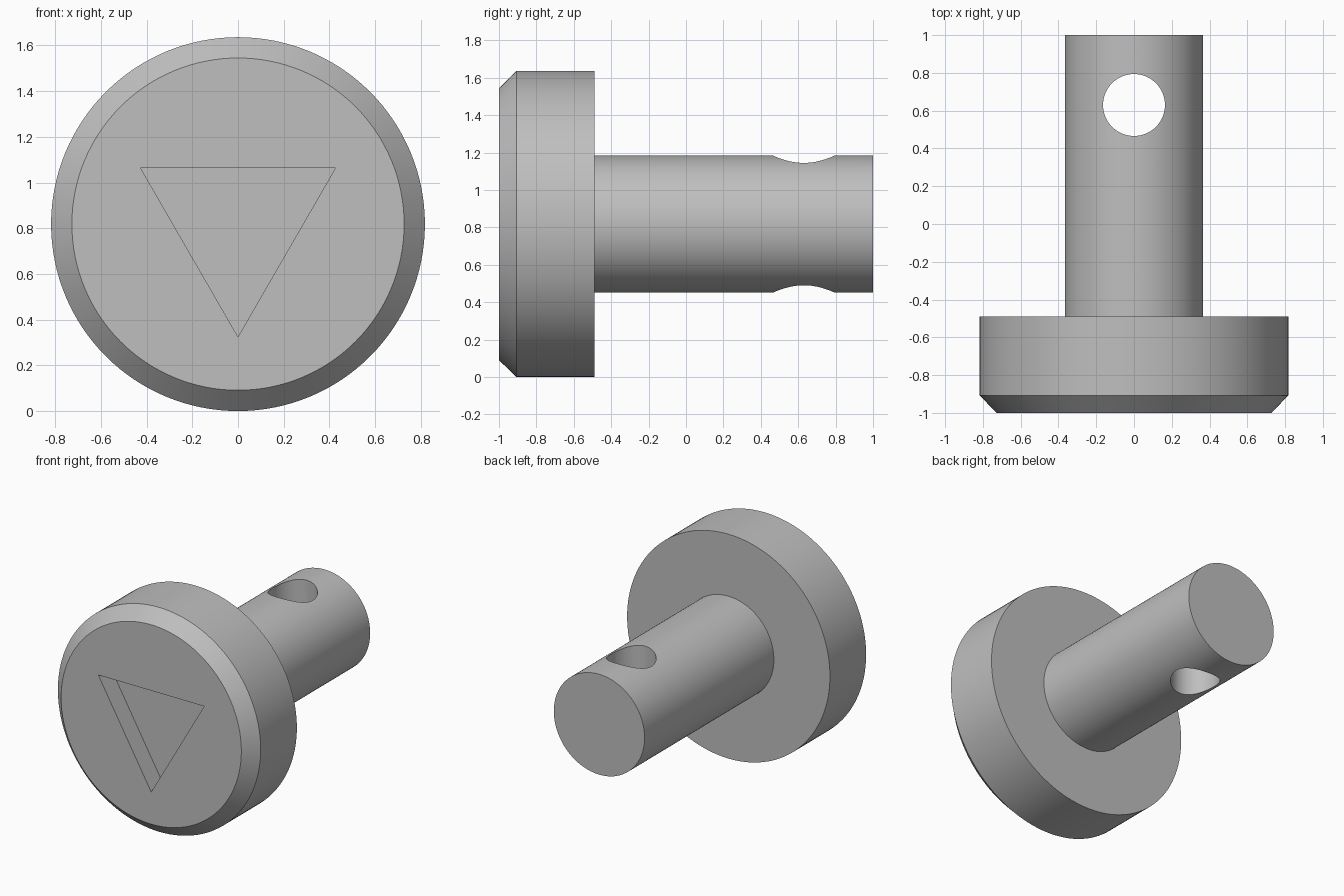
import bpy, bmesh, math
from mathutils import Matrix, Vector

cube = bpy.data.objects.get("Cube")
if cube:
    bpy.data.objects.remove(cube, do_unlink=True)

AXIS_Z = 0.818
SEGMENTS = 128

grey = bpy.data.materials.new("plain_grey")
grey.use_nodes = True
colour = (0.52, 0.52, 0.52, 1)
grey.diffuse_color = colour
grey.node_tree.nodes["Principled BSDF"].inputs["Base Color"].default_value = colour


def make_object(name, bm):
    bmesh.ops.recalc_face_normals(bm, faces=bm.faces)
    mesh = bpy.data.meshes.new(name)
    bm.to_mesh(mesh)
    bm.free()
    mesh.materials.append(grey)
    obj = bpy.data.objects.new(name, mesh)
    bpy.context.collection.objects.link(obj)
    return obj


def turned(name, profile):
    """Solid of revolution about the y axis from (radius, y) points."""
    bm = bmesh.new()
    rings = []
    for radius, y in profile:
        angles = [math.tau * i / SEGMENTS for i in range(SEGMENTS)]
        rings.append([bm.verts.new((radius * math.cos(a), y, AXIS_Z + radius * math.sin(a)))
                      for a in angles])
    for lower, upper in zip(rings, rings[1:]):
        for i in range(SEGMENTS):
            j = (i + 1) % SEGMENTS
            bm.faces.new((lower[i], lower[j], upper[j], upper[i]))
    bm.faces.new(rings[0])
    bm.faces.new(rings[-1])
    return make_object(name, bm)


def prism(name, sides, radius, depth, matrix):
    bm = bmesh.new()
    bmesh.ops.create_cone(bm, cap_ends=True, segments=sides, radius1=radius,
                          radius2=radius, depth=depth, matrix=matrix)
    return make_object(name, bm)


def cut(target, cutter):
    mod = target.modifiers.new(cutter.name, 'BOOLEAN')
    mod.operation = 'DIFFERENCE'
    mod.solver = 'EXACT'
    mod.object = cutter
    bpy.ops.object.modifier_apply(modifier=mod.name)
    bpy.data.objects.remove(cutter, do_unlink=True)


# Chamfered head and round shaft, turned as one piece
pin = turned("headed_pin", [(0.727, -1), (0.818, -0.907), (0.818, -0.49),
                            (0.366, -0.49), (0.366, 1)])
bpy.context.view_layer.objects.active = pin
pin.select_set(True)

# Cross hole through the shaft
cut(pin, prism("cross_hole", 64, 0.164, 2,
               Matrix.Translation((0, 0.63, AXIS_Z))))

# Triangular pocket in the head, one corner pointing down
pocket = prism("triangle_pocket", 3, 0.493, 0.284, Matrix.Identity(4))
corner = max(pocket.data.vertices, key=lambda v: v.co.y).co
spin = Matrix.Rotation(math.pi / 2 - math.atan2(corner.y, corner.x), 4, 'Z')
tilt = Matrix.Rotation(-math.pi / 2, 4, 'X')
pocket.data.transform(Matrix.Translation(Vector((0, -1, AXIS_Z))) @ tilt @ spin)
cut(pin, pocket)

bpy.ops.object.shade_smooth_by_angle(angle=math.radians(30))
